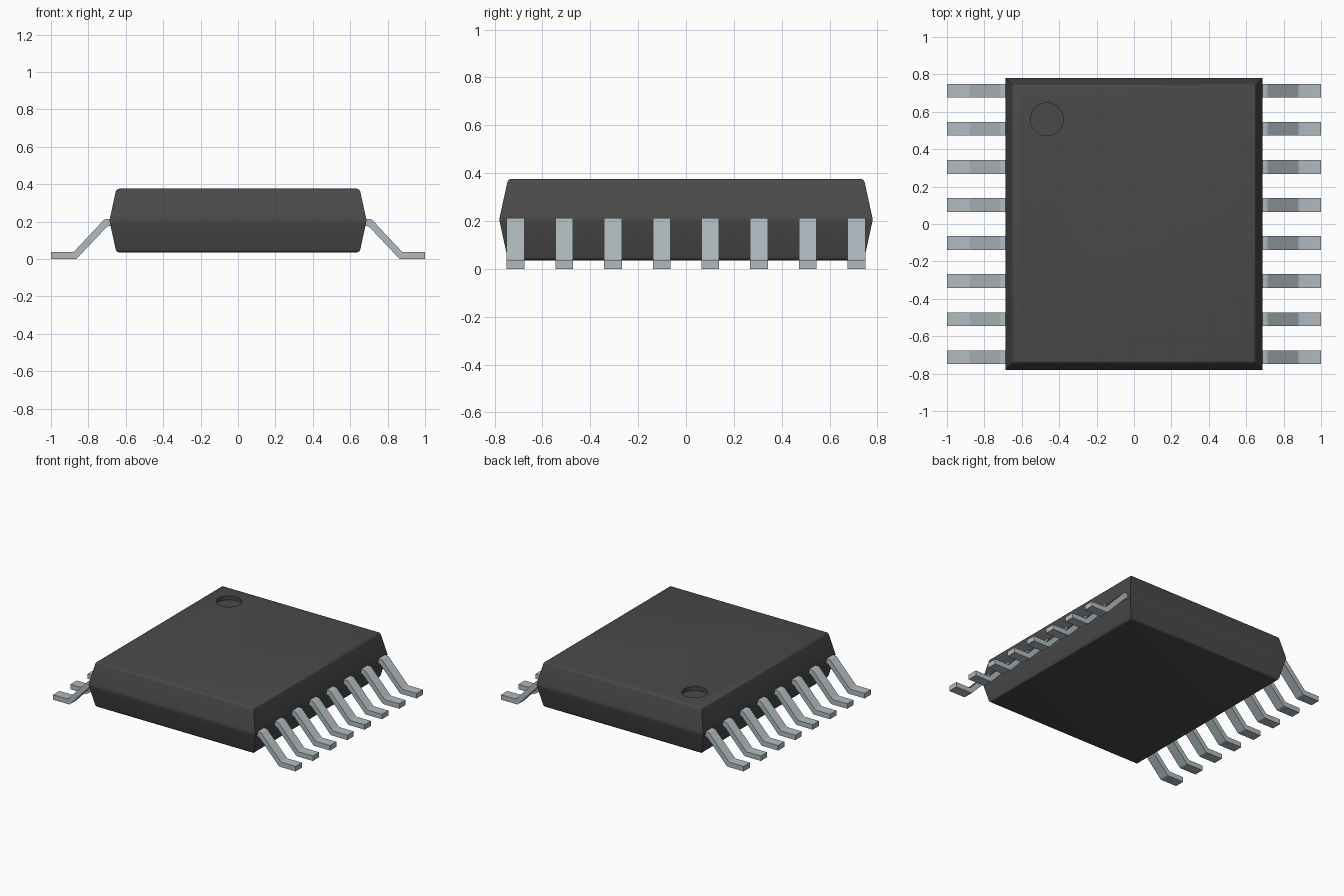
import bpy, bmesh, math

cube = bpy.data.objects.get("Cube")
if cube:
    bpy.data.objects.remove(cube, do_unlink=True)


def material(name, rgb, roughness, metallic=0.0):
    m = bpy.data.materials.new(name)
    m.use_nodes = True
    m.diffuse_color = (*rgb, 1)
    bsdf = next(n for n in m.node_tree.nodes if n.type == 'BSDF_PRINCIPLED')
    bsdf.inputs["Base Color"].default_value = (*rgb, 1)
    bsdf.inputs["Roughness"].default_value = roughness
    bsdf.inputs["Metallic"].default_value = metallic
    return m


plastic = material("dark grey plastic", (0.068, 0.068, 0.068), 0.6)
metal = material("grey metal", (0.44, 0.50, 0.535), 0.45)


def make_object(name, bm, mat):
    bmesh.ops.recalc_face_normals(bm, faces=bm.faces)
    mesh = bpy.data.meshes.new(name)
    bm.to_mesh(mesh)
    bm.free()
    mesh.materials.append(mat)
    obj = bpy.data.objects.new(name, mesh)
    bpy.context.collection.objects.link(obj)
    return obj


def activate(obj):
    bpy.ops.object.select_all(action='DESELECT')
    obj.select_set(True)
    bpy.context.view_layer.objects.active = obj


# Body: stacked rectangles, tapering both ways from a softly rounded belt
HALF_X, HALF_Y, MID_Z = 0.687, 0.78, 0.206
profile = [(0.050, 0.170), (0.043, 0.168), (0.037, 0.163), (0.033, 0.154),
           (0.006, 0.030), (0.002, 0.012)]      # (inset, height from belt)
layers = [(i, MID_Z + h) for i, h in profile] + [(0.0, MID_Z)] + \
         [(i, MID_Z - h) for i, h in reversed(profile)]
bm = bmesh.new()
rings = []
for inset, z in layers:
    x, y = HALF_X - inset, HALF_Y - inset
    rings.append([bm.verts.new((sx * x, sy * y, z))
                  for sx, sy in ((-1, -1), (1, -1), (1, 1), (-1, 1))])
for a, b in zip(rings, rings[1:]):
    for k in range(4):
        n = (k + 1) % 4
        bm.faces.new((a[k], a[n], b[n], b[k]))
bm.faces.new(rings[0])
bm.faces.new(rings[-1])
body = make_object("chip_body", bm, plastic)

# Round orientation dimple sunk into the top
DIMPLE_DEPTH = 0.03
bpy.ops.mesh.primitive_cylinder_add(
    vertices=48, radius=0.088, depth=0.2,
    location=(-0.465, 0.56, MID_Z + 0.170 - DIMPLE_DEPTH + 0.1))
cutter = bpy.context.object
cutter.name = "dimple_cutter"
cutter.hide_render = True
cutter.data.materials.append(plastic)
cut = body.modifiers.new("dimple", 'BOOLEAN')
cut.operation = 'DIFFERENCE'
cut.solver = 'EXACT'
cut.object = cutter
activate(body)
bpy.ops.object.modifier_apply(modifier=cut.name)
bpy.data.objects.remove(cutter, do_unlink=True)
bpy.ops.object.shade_smooth_by_angle(angle=math.radians(30))

# Pins: bent strip profile in x-z, extruded in y, with softened bends
PIN_COUNT, PIN_PITCH, PIN_WIDTH = 8, 0.2036, 0.074
pin_profile = [(0.64, 0.213), (0.714, 0.213), (0.879, 0.037), (1.0, 0.037),
               (1.0, 0.0), (0.864, 0.0), (0.698, 0.176), (0.64, 0.176)]


def add_pin(name, side, y):
    bm = bmesh.new()
    near, far = [[bm.verts.new((side * px, y + s * PIN_WIDTH / 2, pz))
                  for px, pz in pin_profile] for s in (-1, 1)]
    bm.faces.new(near)
    bm.faces.new(far)
    count = len(pin_profile)
    for k in range(count):
        n = (k + 1) % count
        bm.faces.new((near[k], near[n], far[n], far[k]))
    bends = [e for e in bm.edges
             if abs(e.verts[0].co.y - e.verts[1].co.y) > 0.01
             and 0.69 < abs(e.verts[0].co.x) < 0.9]
    bmesh.ops.bevel(bm, geom=bends, offset=0.007, segments=2,
                    profile=0.5, affect='EDGES')
    pin = make_object(name, bm, metal)
    activate(pin)
    bpy.ops.object.shade_smooth_by_angle(angle=math.radians(30))


for label, side in (("left", 1), ("right", -1)):
    for i in range(PIN_COUNT):
        add_pin(f"{label}_pin_{i + 1}", side,
                (i - (PIN_COUNT - 1) / 2) * PIN_PITCH)
